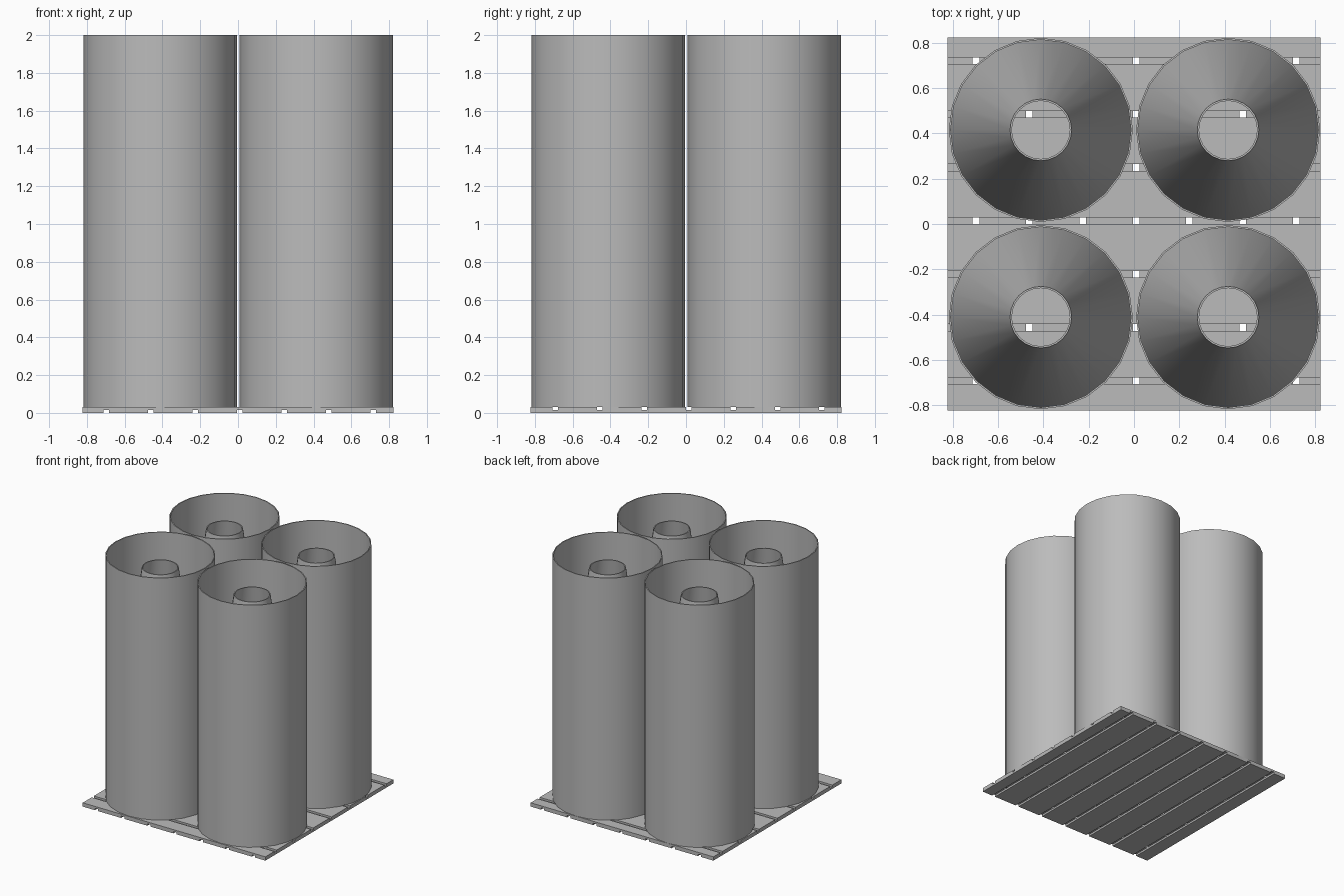
import bpy
import bmesh
import math
from mathutils import Matrix, Vector

cube = bpy.data.objects.get("Cube")
if cube:
    bpy.data.objects.remove(cube, do_unlink=True)

HALF = 0.822      # half width of the base
LAYER = 0.0155    # thickness of one slat layer
PITCH = 0.2353    # slat spacing
GAP = 0.029       # space between slats
TOP = 2.0
SIDES = 24

grey = bpy.data.materials.new("plain grey")
grey.use_nodes = True
colour = (0.5, 0.5, 0.5, 1)
grey.diffuse_color = colour
grey.node_tree.nodes["Principled BSDF"].inputs["Base Color"].default_value = colour


def add_object(name, bm):
    bmesh.ops.recalc_face_normals(bm, faces=bm.faces)
    mesh = bpy.data.meshes.new(name)
    bm.to_mesh(mesh)
    bm.free()
    mesh.materials.append(grey)
    obj = bpy.data.objects.new(name, mesh)
    bpy.context.collection.objects.link(obj)
    return obj


def slat_layer(name, along_x, z, middle_gap):
    """Eight parallel slats, the outer ones trimmed to the base edge."""
    bm = bmesh.new()
    for i in range(-4, 4):
        start = max(-HALF, middle_gap + i * PITCH + GAP / 2)
        end = min(HALF, middle_gap + (i + 1) * PITCH - GAP / 2)
        mid, width = (start + end) / 2, end - start
        if along_x:
            size, centre = (2 * HALF, width, LAYER), (0, mid, z + LAYER / 2)
        else:
            size, centre = (width, 2 * HALF, LAYER), (mid, 0, z + LAYER / 2)
        matrix = Matrix.Translation(centre) @ Matrix.Diagonal(Vector(size)).to_4x4()
        bmesh.ops.create_cube(bm, size=1, matrix=matrix)
    return add_object(name, bm)


def turned_shell(name, profile, x, y):
    """Revolve a closed (radius, height) loop around a vertical axis."""
    bm = bmesh.new()
    rings = []
    for radius, z in profile:
        rings.append([bm.verts.new((x + radius * math.cos(math.tau * i / SIDES),
                                    y + radius * math.sin(math.tau * i / SIDES), z))
                      for i in range(SIDES)])
    for k, ring in enumerate(rings):
        following = rings[(k + 1) % len(rings)]
        for i in range(SIDES):
            j = (i + 1) % SIDES
            bm.faces.new((ring[i], ring[j], following[j], following[i]))
    obj = add_object(name, bm)
    bpy.ops.object.select_all(action='DESELECT')
    obj.select_set(True)
    bpy.context.view_layer.objects.active = obj
    bpy.ops.object.shade_smooth_by_angle(angle=math.radians(30))
    return obj


# Two crossed layers of slats
slat_layer("lower_slats", False, 0, 0.009)
slat_layer("upper_slats", True, LAYER, 0.014)

# Four open drums, each holding a tapered open core
floor = 2 * LAYER
outer, wall = 0.406, 0.008
core_top, core_radius = 1.9, 0.136
drum = [(outer, floor), (outer, TOP), (outer - wall, TOP), (outer - wall, floor)]
core = [(outer - wall, floor), (core_radius, core_top),
        (core_radius - wall, core_top), (outer - 2 * wall, floor)]
for depth, y in (("front", -0.411), ("back", 0.415)):
    for side, x in (("right", -0.411), ("left", 0.415)):
        turned_shell(f"{depth}_{side}_drum", drum, x, y)
        turned_shell(f"{depth}_{side}_core", core, x, y)
